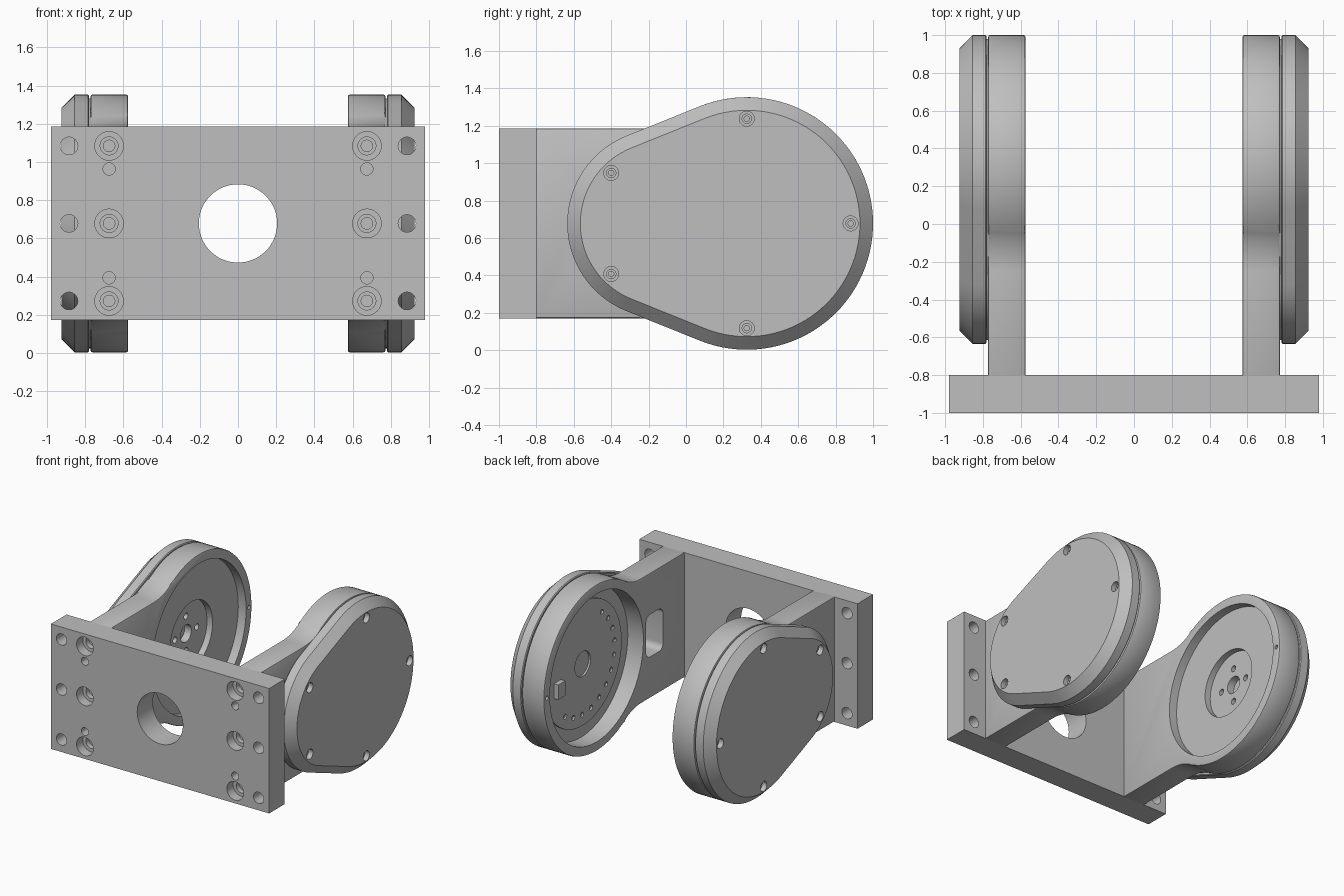
import bpy, bmesh
from math import sin, cos, pi, asin, atan2, sqrt, radians
from mathutils import Vector

cube = bpy.data.objects.get("Cube")
if cube:
    bpy.data.objects.remove(cube, do_unlink=True)

GREY = (0.52, 0.52, 0.52, 1)
metal = bpy.data.materials.new("machined_grey")
metal.use_nodes = True
metal.diffuse_color = GREY
bsdf = metal.node_tree.nodes["Principled BSDF"]
bsdf.inputs["Base Color"].default_value = GREY
bsdf.inputs["Roughness"].default_value = 0.5

CZ = 0.678              # height of the centre line
HY, R = 0.325, 0.675    # hub centre and radius
HALF = 0.507            # half height of the plate and arm bar


def loft(name, rings):
    """Closed solid through rings that have equal point counts."""
    bm = bmesh.new()
    loops = [[bm.verts.new(p) for p in ring] for ring in rings]
    for a, b in zip(loops, loops[1:]):
        for i in range(len(a)):
            j = (i + 1) % len(a)
            bm.faces.new((a[i], a[j], b[j], b[i]))
    bm.faces.new(loops[0])
    bm.faces.new(loops[-1])
    bmesh.ops.recalc_face_normals(bm, faces=bm.faces)
    mesh = bpy.data.meshes.new(name)
    bm.to_mesh(mesh)
    bm.free()
    mesh.materials.append(metal)
    obj = bpy.data.objects.new(name, mesh)
    bpy.context.collection.objects.link(obj)
    return obj


def box(name, lo, hi):
    return loft(name, [[(x, lo[1], lo[2]), (x, hi[1], lo[2]), (x, hi[1], hi[2]),
                        (x, lo[1], hi[2])] for x in (lo[0], hi[0])])


def bore(origin, direction, steps, n=32):
    """Stepped round cutter; steps are (radius, depth) from the surface inward."""
    o, d = Vector(origin), Vector(direction)
    u = Vector((0, 1, 0)) if abs(d.x) > 0.5 else Vector((1, 0, 0))
    v = Vector((0, 0, 1))
    rings, start = [], -0.02
    for r, depth in steps:
        for t in (start, depth):
            rings.append([o + d * t + u * (r * cos(2 * pi * i / n))
                          + v * (r * sin(2 * pi * i / n)) for i in range(n)])
        start = depth
    return loft("cutter", rings)


def cut(obj, cutters):
    """Apply the object's modifiers and cut away each cutter."""
    for c in cutters:
        c.hide_render = True
        mod = obj.modifiers.new("cut", 'BOOLEAN')
        mod.operation, mod.solver, mod.object = 'DIFFERENCE', 'EXACT', c
    dg = bpy.context.evaluated_depsgraph_get()
    mesh = bpy.data.meshes.new_from_object(obj.evaluated_get(dg))
    obj.modifiers.clear()
    obj.data = mesh
    for c in cutters:
        bpy.data.objects.remove(c, do_unlink=True)


def smooth(obj):
    bpy.ops.object.select_all(action='DESELECT')
    obj.select_set(True)
    bpy.context.view_layer.objects.active = obj
    bpy.ops.object.shade_smooth_by_angle(angle=radians(30))


def arc(cy, cz, r, a0, a1, n):
    return [(cy + r * cos(a0 + (a1 - a0) * i / n),
             cz + r * sin(a0 + (a1 - a0) * i / n)) for i in range(n + 1)]


def cover_outline(inset):
    """Pear shape: a big and a small circle joined by tangents."""
    small_y, small_r = -0.13, 0.505
    phi = asin((R - small_r) / (HY - small_y))
    a = pi / 2 + phi
    return (arc(HY, CZ, R - inset, -a, a, 64)
            + arc(small_y, CZ, small_r - inset, a, 2 * pi - a, 40))


def arm_outline():
    """Disc blended by fillets into a straight bar."""
    f = 0.4
    dy = sqrt((R + f) ** 2 - (HALF + f) ** 2)
    t = atan2(HALF + f, -dy)
    return (arc(HY, CZ, R, -t, t, 72)
            + arc(HY - dy, CZ + HALF + f, f, t + pi, 1.5 * pi, 10)
            + [(-0.82, CZ + HALF), (-0.82, CZ - HALF)]
            + arc(HY - dy, CZ - HALF - f, f, pi / 2, pi - t, 10))


def section(outline, x):
    return [(x, y, z) for y, z in outline]


# Mounting plate with central opening, screw bores, pin holes and end holes
plate = box("mounting_plate", (-0.98, -1, CZ - HALF), (0.98, -0.8, CZ + HALF))
into = (0, 1, 0)
cutters = [bore((0, -1, CZ), into, [(0.205, 0.3)], 64)]
for s in (1, -1):
    for dz in (-0.406, 0, 0.406):
        cutters.append(bore((s * 0.675, -1, CZ + dz), into,
                            [(0.075, 0.08), (0.047, 0.12), (0.03, 0.15)]))
        cutters.append(bore((s * 0.885, -1, CZ + dz), into, [(0.046, 0.3)]))
    for dz in (-0.285, 0.285):
        cutters.append(bore((s * 0.675, -1, CZ + dz), into, [(0.032, 0.1)]))
cut(plate, cutters)
smooth(plate)

for s, side in ((1, "left"), (-1, "right")):
    out = (s, 0, 0)
    # Arm
    arm = loft(side + "_arm", [section(arm_outline(), s * x) for x in (0.575, 0.772)])
    bev = arm.modifiers.new("edge", 'BEVEL')
    bev.width, bev.segments = 0.01, 2
    bev.limit_method, bev.angle_limit = 'ANGLE', radians(50)
    face = s * 0.575
    rim_hole = bore((face, HY + 0.638, CZ), out, [(0.016, 0.05)], 16)
    if s > 0:
        # Deep pocket plus a rounded cable window
        c = 0.05
        window = [p for k, (y, z) in enumerate(((-0.36, 0.8), (-0.475, 0.8),
                                                (-0.475, 0.556), (-0.36, 0.556)))
                  for p in arc(y, z, c, k * pi / 2, (k + 1) * pi / 2, 6)]
        slot = loft("cutter", [section(window, x) for x in (0.5, 0.85)])
        cut(arm, [bore((face, HY, CZ), out, [(0.6, 0.14)], 72), slot, rim_hole])
    else:
        # Shallow pocket with a sunken hub
        cut(arm, [bore((face, HY, CZ), out, [(0.6, 0.07), (0.27, 0.12)], 72), rim_hole]
            + [bore((s * 0.695, HY + 0.14 * cos(k * pi / 2), CZ + 0.14 * sin(k * pi / 2)),
                    out, [(0.025, 0.05)], 16) for k in range(4)]
            + [bore((s * 0.695, HY, CZ), out, [(0.07, 0.06)])])
    smooth(arm)

    # Recessed spacer that leaves a groove between arm and cover
    smooth(loft(side + "_spacer", [section(cover_outline(0.02), s * x)
                                   for x in (0.765, 0.79)]))

    # Chamfered outer cover with five counterbored screws
    cover = loft(side + "_cover", [section(cover_outline(i), s * x) for x, i in
                                   ((0.78, 0.006), (0.786, 0), (0.855, 0), (0.925, 0.07))])
    spots = ((HY, 0.56), (HY, -0.56), (0.88, 0), (-0.4, 0.27), (-0.4, -0.27))
    cut(cover, [bore((s * 0.925, y, CZ + dz), (-s, 0, 0),
                     [(0.04, 0.04), (0.025, 0.06), (0.014, 0.08)], 24)
                for y, dz in spots])
    smooth(cover)

# Bearing disc in the left pocket, with centre bore and a row of screw holes
disc = loft("bearing_disc", [[(x, y, z) for y, z in arc(HY, CZ, 0.5, 0, 2 * pi * 63 / 64, 63)]
                             for x in (0.7, 0.73)])
angles = [radians(127 + 16 * k) for k in range(12)]
cut(disc, [bore((0.7, HY, CZ), (1, 0, 0), [(0.1, 0.05)])]
    + [bore((0.7, HY + 0.41 * cos(a), CZ + 0.41 * sin(a)), (1, 0, 0),
            [(0.02, 0.025)], 12) for a in angles])
smooth(disc)
box("stop_tab", (0.66, HY + 0.28, CZ - 0.14), (0.71, HY + 0.37, CZ - 0.02))
